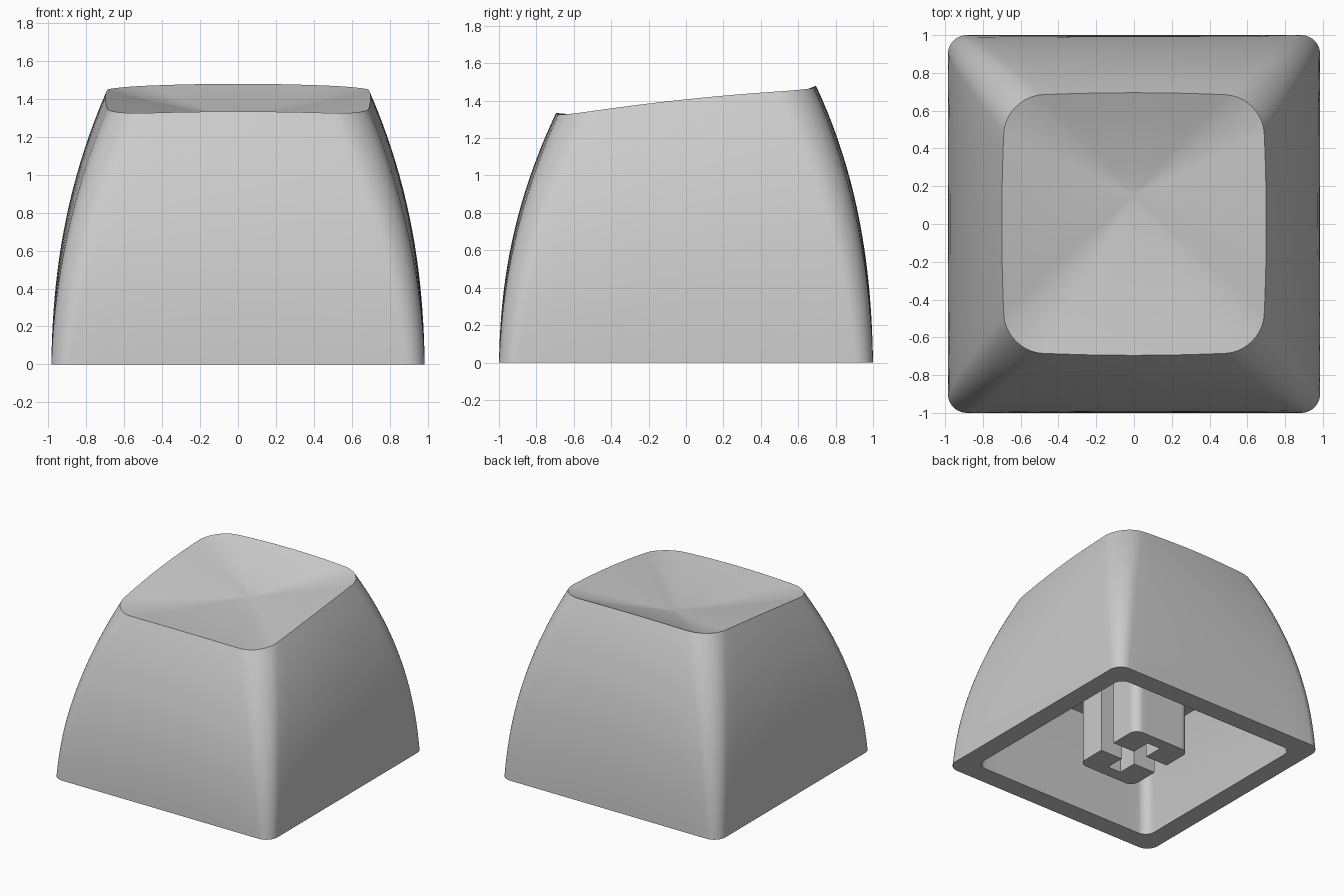
import bpy, bmesh, math

if "Cube" in bpy.data.objects:
    bpy.data.objects.remove(bpy.data.objects["Cube"], do_unlink=True)

grey = bpy.data.materials.new("light_grey_plastic")
grey.use_nodes = True
grey.diffuse_color = (0.6, 0.6, 0.6, 1)
grey.node_tree.nodes["Principled BSDF"].inputs["Base Color"].default_value = (0.6, 0.6, 0.6, 1)


def rounded_outline(hx, hy, r, bulge=0.0, side=12, arc=10):
    """Rounded rectangle with optionally bowed sides, counter-clockwise."""
    quarter_turns = [(1, 1), (-1, 1), (-1, -1), (1, -1)]
    corners = []
    for i, (sx, sy) in enumerate(quarter_turns):
        cx, cy = sx * (hx - r), sy * (hy - r)
        angles = [math.pi / 2 * (i + k / arc) for k in range(arc + 1)]
        corners.append([(cx + r * math.cos(a), cy + r * math.sin(a)) for a in angles])
    pts = []
    for i, corner in enumerate(corners):
        (ax, ay), (bx, by) = corner[-1], corners[(i + 1) % 4][0]
        pts += corner
        pts += [(ax + (bx - ax) * k / side, ay + (by - ay) * k / side) for k in range(1, side)]
    return [(x * (1 - bulge * (y / hy) ** 2), y * (1 - bulge * (x / hx) ** 2)) for x, y in pts]


def finish(bm, name, angle):
    bmesh.ops.recalc_face_normals(bm, faces=bm.faces)
    mesh = bpy.data.meshes.new(name)
    bm.to_mesh(mesh)
    bm.free()
    mesh.materials.append(grey)
    obj = bpy.data.objects.new(name, mesh)
    bpy.context.collection.objects.link(obj)
    bpy.ops.object.select_all(action="DESELECT")
    obj.select_set(True)
    bpy.context.view_layer.objects.active = obj
    bpy.ops.object.shade_smooth_by_angle(angle=math.radians(angle))
    return obj


def rim_height(x, y):
    """Sloping top edge, slightly lower at the corners."""
    return 1.407 + 0.105 * y - 0.05 * (x * y / 0.49) ** 2 * 0.4


CEILING = 0.75
WALL_STEPS, DISH_STEPS = 20, 10
DISH_DEPTH, DISH_Y = 0.12, 0.15

# Cap shell: ceiling, inner wall, bottom rim, curved outer wall, then dish
rings = []
for half, z, r in ((0.73, CEILING, 0.07), (0.81, 0.4, 0.08), (0.84, 0, 0.08)):
    rings.append([(x, y, z) for x, y in rounded_outline(half - 0.01, half, r)])
for i in range(WALL_STEPS + 1):
    t = i / WALL_STEPS
    f = 0.1 * t + 0.9 * t ** 2.3
    outline = rounded_outline(0.985 - 0.285 * f, 1 - 0.305 * f, 0.1 + 0.1 * t, 0.03 * t)
    rings.append([(x, y, t * rim_height(x, y)) for x, y in outline])
rim = rings[-1]
for i in range(1, DISH_STEPS):
    k = 1 - i / DISH_STEPS
    drop = DISH_DEPTH * (1 - k ** 1.4)
    rings.append([(x * k, y * k + DISH_Y * (1 - k),
                   k * z + (1 - k) * rim_height(0, DISH_Y) - drop) for x, y, z in rim])

bm = bmesh.new()
loops = [[bm.verts.new(p) for p in ring] for ring in rings]
for a, b in zip(loops, loops[1:]):
    for i in range(len(a)):
        j = (i + 1) % len(a)
        bm.faces.new((a[i], a[j], b[j], b[i]))
bm.faces.new(loops[0])
apex = bm.verts.new((0, DISH_Y, rim_height(0, DISH_Y) - DISH_DEPTH))
last = loops[-1]
for i in range(len(last)):
    bm.faces.new((last[i], last[(i + 1) % len(last)], apex))
finish(bm, "cap_shell", 40)

# Stem: two facing channel-shaped halves leaving a cross-shaped socket
HX, HY, R = 0.26, 0.33, 0.07
SLOT_X, SLOT_Y, SOCKET = 0.06, 0.07, 0.23
for name, sign in (("stem_back", 1), ("stem_front", -1)):
    outer = [p for p in rounded_outline(HX, HY, R) if p[1] > SLOT_Y]
    outer.sort(key=lambda p: math.atan2(p[1], p[0]))
    profile = [(HX, SLOT_Y)] + outer + [(-HX, SLOT_Y), (-SLOT_X, SLOT_Y), (-SLOT_X, SOCKET),
                                        (SLOT_X, SOCKET), (SLOT_X, SLOT_Y)]
    bm = bmesh.new()
    face = bm.faces.new([bm.verts.new((x, sign * y, 0)) for x, y in profile])
    top = bmesh.ops.extrude_face_region(bm, geom=[face])["geom"]
    bmesh.ops.translate(bm, vec=(0, 0, CEILING + 0.02),
                        verts=[v for v in top if isinstance(v, bmesh.types.BMVert)])
    finish(bm, name, 40)
